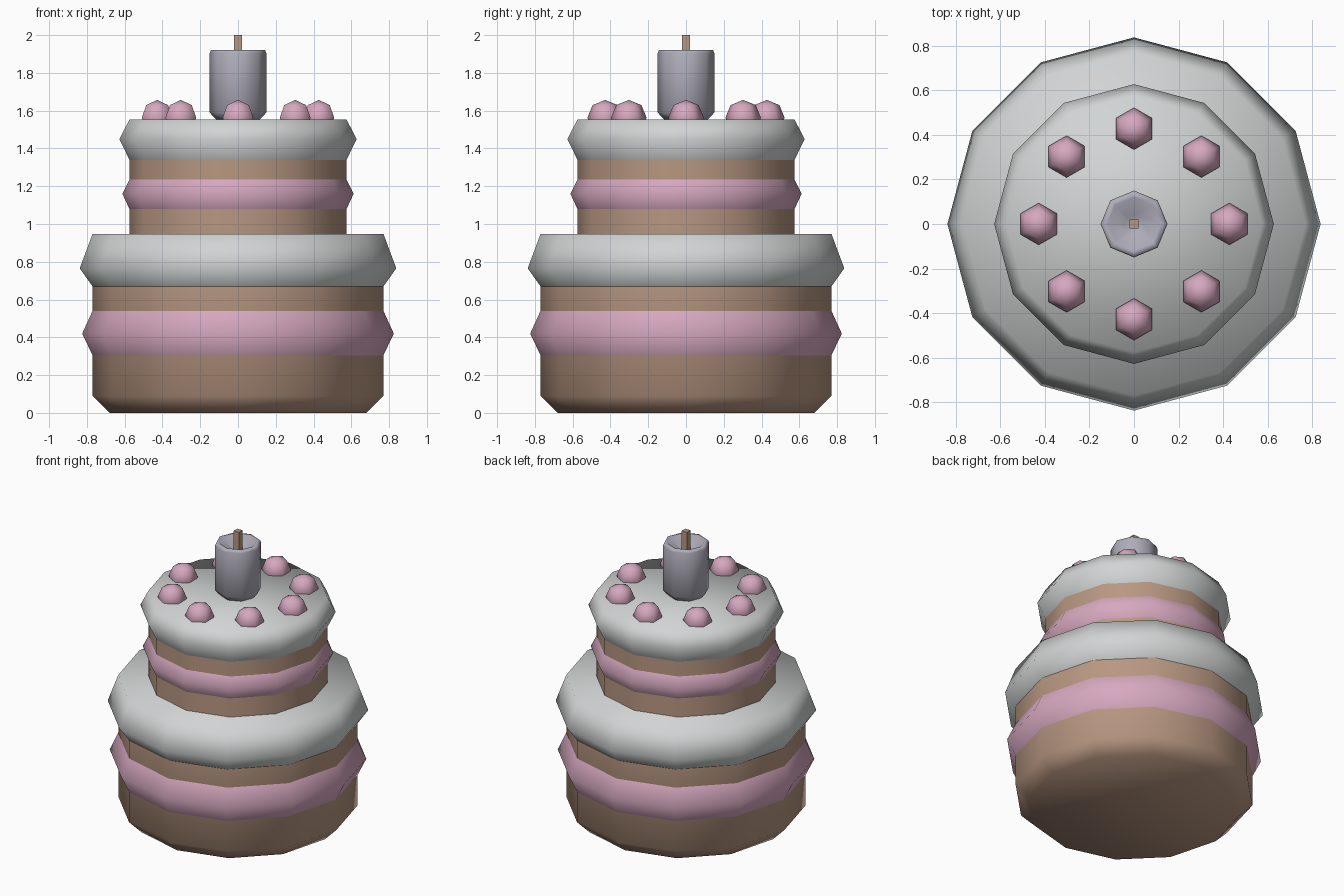
import bpy, bmesh
from math import cos, sin, pi

cube = bpy.data.objects.get("Cube")
if cube:
    bpy.data.objects.remove(cube, do_unlink=True)


def material(name, rgb):
    m = bpy.data.materials.new(name)
    m.use_nodes = True
    m.diffuse_color = (*rgb, 1)
    m.node_tree.nodes["Principled BSDF"].inputs["Base Color"].default_value = (*rgb, 1)
    return m


sponge = material("sponge brown", (0.48, 0.31, 0.22))
cream = material("white icing", (0.64, 0.66, 0.66))
pink = material("pink icing", (0.67, 0.39, 0.52))
wax = material("lilac wax", (0.43, 0.42, 0.49))


def finish(bm, name, mat, smooth=True):
    bmesh.ops.recalc_face_normals(bm, faces=bm.faces)
    for f in bm.faces:
        f.smooth = smooth
    mesh = bpy.data.meshes.new(name)
    bm.to_mesh(mesh)
    bm.free()
    mesh.materials.append(mat)
    ob = bpy.data.objects.new(name, mesh)
    bpy.context.collection.objects.link(ob)
    return ob


def lathe(name, mat, profile, sides=12, cap_bottom=False, cap_top=False):
    """Turn (radius, height) points around z, with optional end faces."""
    bm = bmesh.new()
    rings = [[bm.verts.new((r * cos(2 * pi * i / sides), r * sin(2 * pi * i / sides), z))
              for i in range(sides)] for r, z in profile]
    for low, high in zip(rings, rings[1:]):
        for i in range(sides):
            j = (i + 1) % sides
            bm.faces.new((low[i], low[j], high[j], high[i]))
    if cap_bottom:
        bm.faces.new(rings[0][::-1])
    if cap_top:
        bm.faces.new(rings[-1])
    # Outward direction is set by the winding, so open bands stay correct
    mesh_ob = finish(bm, name, mat)
    return mesh_ob


# Lower tier
lathe("lower_sponge", sponge, [(0.68, 0), (0.77, 0.09), (0.77, 0.68)], cap_bottom=True)
lathe("lower_pink_band", pink, [(0.77, 0.305), (0.825, 0.42), (0.77, 0.54)])
lathe("lower_icing", cream, [(0.77, 0.67), (0.838, 0.765), (0.77, 0.948)], cap_top=True)

# Upper tier
lathe("upper_sponge", sponge, [(0.575, 0.948), (0.575, 1.35)])
lathe("upper_pink_band", pink, [(0.575, 1.08), (0.612, 1.16), (0.575, 1.235)])
lathe("upper_icing", cream, [(0.575, 1.34), (0.628, 1.45), (0.575, 1.552)], cap_top=True)

# Candle with a hollowed top
lathe("candle", wax, [(0.115, 1.552), (0.15, 1.59), (0.15, 1.905), (0.143, 1.92),
                      (0.12, 1.92), (0.04, 1.86)], sides=8, cap_bottom=True, cap_top=True)

# Wick
bm = bmesh.new()
bmesh.ops.create_cube(bm, size=1)
bmesh.ops.scale(bm, vec=(0.04, 0.04, 0.15), verts=bm.verts)
bmesh.ops.translate(bm, vec=(0, 0, 1.925), verts=bm.verts)
finish(bm, "wick", sponge, smooth=False)

# Ring of berries
for k in range(8):
    a = k * pi / 4
    bm = bmesh.new()
    bmesh.ops.create_uvsphere(bm, u_segments=6, v_segments=4, radius=0.094)
    bmesh.ops.translate(bm, vec=(0.428 * cos(a), 0.428 * sin(a), 1.563), verts=bm.verts)
    finish(bm, f"berry_{k + 1}", pink)
